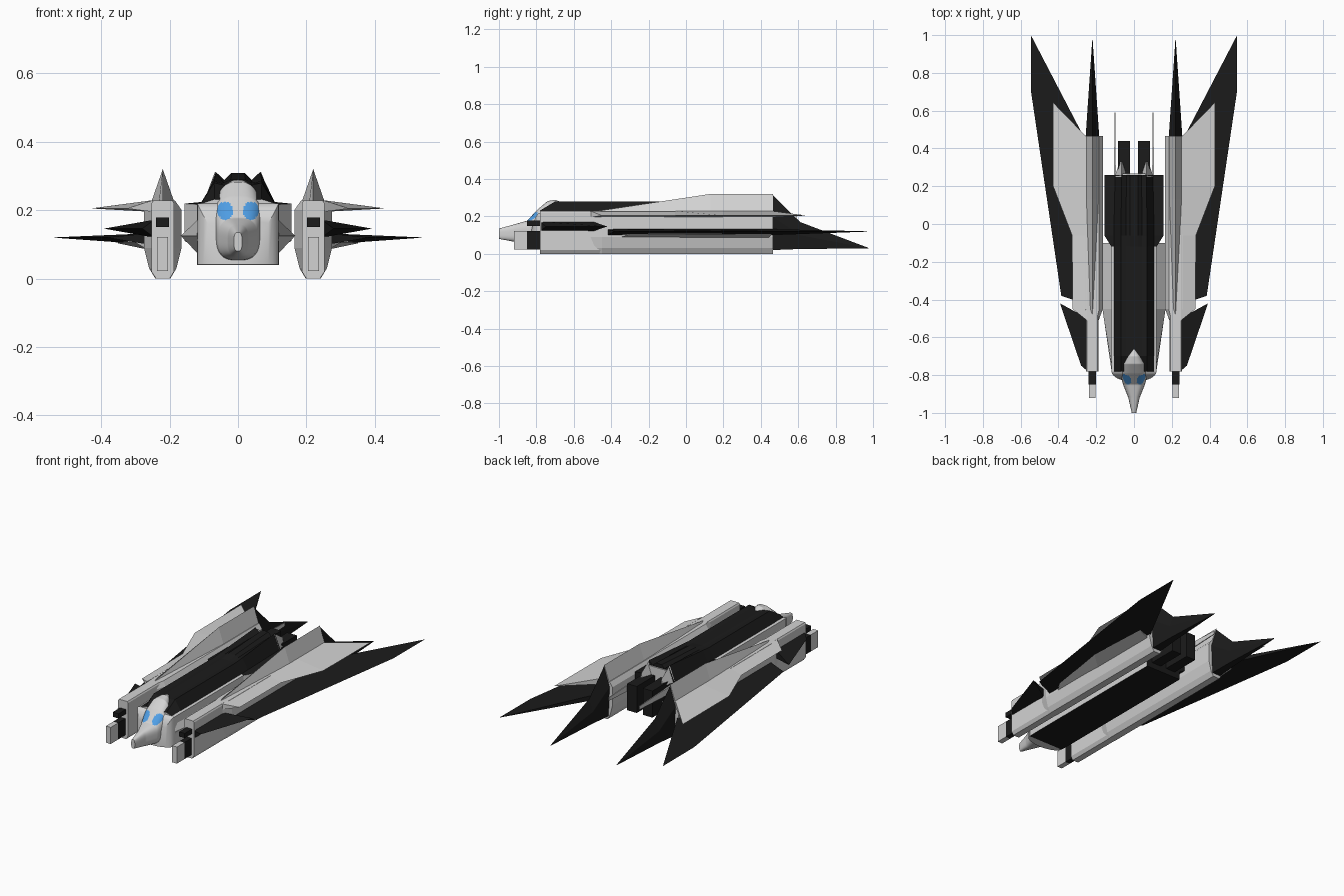
import bpy, bmesh, math
from mathutils import Vector

if "Cube" in bpy.data.objects:
    bpy.data.objects.remove(bpy.data.objects["Cube"])


def material(name, rgb):
    m = bpy.data.materials.new(name)
    m.use_nodes = True
    color = (*rgb, 1)
    m.diffuse_color = color
    m.node_tree.nodes["Principled BSDF"].inputs["Base Color"].default_value = color
    return m


GREY = material("light grey", (0.65, 0.65, 0.65))
BLACK = material("black", (0.011, 0.011, 0.011))
BLUE = material("eye blue", (0.08, 0.35, 0.8))


def loft(name, rings, mats, rule=None, smooth=False):
    """Skin a closed solid through rings holding equal numbers of points."""
    bm = bmesh.new()
    rows = [[bm.verts.new(p) for p in ring] for ring in rings]
    n = len(rows[0])
    for a, b in zip(rows, rows[1:]):
        for i in range(n):
            j = (i + 1) % n
            bm.faces.new((a[i], a[j], b[j], b[i]))
    bm.faces.new(rows[0])
    bm.faces.new(rows[-1])
    bmesh.ops.recalc_face_normals(bm, faces=bm.faces)
    bm.normal_update()
    if rule:
        for f in bm.faces:
            f.material_index = rule(f.calc_center_median(), f.normal)
    mesh = bpy.data.meshes.new(name)
    bm.to_mesh(mesh)
    bm.free()
    ob = bpy.data.objects.new(name, mesh)
    bpy.context.collection.objects.link(ob)
    for m in mats:
        mesh.materials.append(m)
    if smooth:
        bpy.ops.object.select_all(action='DESELECT')
        ob.select_set(True)
        bpy.context.view_layer.objects.active = ob
        bpy.ops.object.shade_smooth_by_angle(angle=math.radians(35))
    return ob


def box(name, x, y, z, mat, taper=1.0):
    """Box from ranges; taper scales the rear end."""
    cx, cz = sum(x) / 2, sum(z) / 2
    rings = []
    for yy, k in zip(y, (1, taper)):
        rings.append([(cx + (px - cx) * k, yy, cz + (pz - cz) * k)
                      for px, pz in ((x[0], z[0]), (x[1], z[0]), (x[1], z[1]), (x[0], z[1]))])
    return loft(name, rings, [mat])


def blade(name, side, root_x, top, bottom, tip_z, rows, mat):
    """Wedge wing: thick root, sharp outer edge; rows are root y, tip y, tip x."""
    rings = [[(side * root_x, yr, top), (side * tx, yt, tip_z), (side * root_x, yr, bottom)]
             for yr, yt, tx in rows]
    return loft(name, rings, [mat])


# Central hull: black back and belly, grey flanks
def hull_ring(y, w, shelf, shelf_x, peak, valley, middle):
    base = min(w, 0.12)
    half = [(base, 0.04), (base, 0.09), (w, 0.11), (w, shelf - 0.005), (shelf_x, shelf),
            (shelf_x * 0.65, peak), (shelf_x * 0.4, valley), (shelf_x * 0.2, middle)]
    return [(x, y, z) for x, z in half] + [(-x, y, z) for x, z in reversed(half)]


def hull_rule(c, n):
    if c.y > 0.255 or n.z < -0.7 or c.z > 0.222:
        return 1
    return 1 if n.z > 0.7 and c.y > -0.1 else 0


loft("hull", [
    hull_ring(-0.78, 0.118, 0.22, 0.106, 0.232, 0.23, 0.23),
    hull_ring(-0.70, 0.12, 0.222, 0.107, 0.28, 0.274, 0.274),
    hull_ring(-0.12, 0.12, 0.222, 0.107, 0.28, 0.278, 0.28),
    hull_ring(-0.06, 0.157, 0.224, 0.107, 0.285, 0.28, 0.29),
    hull_ring(0.26, 0.157, 0.224, 0.1, 0.312, 0.288, 0.308),
], [GREY, BLACK], hull_rule)
box("rear_rim", (-0.062, 0.062), (0.255, 0.268), (0.2, 0.286), GREY)

# Rounded breast closing the hull at the front, low enough to clear the eyes
breast = []
for step in range(9):
    t = math.radians(6 + step * 10.5)
    y, w = -0.78 - 0.055 * math.cos(t), 0.119 * math.sin(t)
    top = 0.09 + 0.13 * math.sin(t) ** 2
    breast.append([(-w, y, 0.041), (w, y, 0.041), (w, y, top), (-w, y, top)])
loft("breast", breast, [GREY], smooth=True)

# Beaked head: y, half width, bottom and top of each section
HEAD = [(-1.0, 0.012, 0.08, 0.135), (-0.92, 0.03, 0.065, 0.157), (-0.85, 0.058, 0.055, 0.177),
        (-0.79, 0.073, 0.05, 0.24), (-0.74, 0.066, 0.05, 0.282), (-0.70, 0.045, 0.06, 0.289),
        (-0.665, 0.01, 0.2, 0.276)]


def head_rings(steps=14, sides=96):
    rings = []
    for k, (a, b) in enumerate(zip(HEAD, HEAD[1:])):
        for s in range(steps + (k == len(HEAD) - 2)):
            y, w, lo, hi = Vector(a).lerp(Vector(b), s / steps)
            ring = []
            for i in range(sides):
                t = math.tau * i / sides
                c, d = math.cos(t), math.sin(t)
                ring.append((w * math.copysign(abs(c) ** 0.7, c), y,
                             (lo + hi) / 2 + (hi - lo) / 2 * math.copysign(abs(d) ** 0.7, d)))
            rings.append(ring)
    return rings


def eye_rule(c, n):
    u, v = (abs(c.x) - 0.038) / 0.023, (c.z - 0.198) / 0.026
    return 1 if -0.85 < c.y < -0.77 and n.z > 0.2 and u * u + v * v < 1 else 0


loft("head", head_rings(), [GREY, BLUE], eye_rule, smooth=True)

POD_X = 0.22
for label, side in (("left", 1), ("right", -1)):

    def pod_ring(y, half):
        pts = half + [(-x, z) for x, z in reversed(half)]
        return [(side * POD_X + x, y, z) for x, z in pts]

    def span(a, b):
        return tuple(sorted((side * a, side * b)))

    # Nacelle: slim forward housing and wide main body
    slim = [(0.02, 0.0), (0.033, 0.02), (0.033, 0.22), (0.028, 0.228)]
    wide = [(0.022, 0.0), (0.04, 0.03), (0.055, 0.09), (0.055, 0.2), (0.036, 0.228)]
    loft(label + "_pod_front", [pod_ring(-0.78, slim), pod_ring(-0.44, slim)], [GREY])
    small = [(x * 0.6, z) for x, z in wide]
    loft(label + "_pod_body", [pod_ring(-0.51, small), pod_ring(-0.45, wide),
                               pod_ring(0.465, wide)], [GREY])

    # Dorsal ridge along the nacelle
    loft(label + "_pod_ridge",
         [[(side * POD_X - w, y, 0.22), (side * POD_X, y, z), (side * POD_X + w, y, 0.22)]
          for y, w, z in ((-0.5, 0.012, 0.225), (0.13, 0.035, 0.32), (0.465, 0.035, 0.32))], [GREY])

    # Tail spike
    loft(label + "_tail_spike",
         [[(side * POD_X, y, top), (side * POD_X + w, y, mid), (side * POD_X + w * 0.8, y, low),
           (side * POD_X - w * 0.8, y, low), (side * POD_X - w, y, mid)]
          for y, w, top, mid, low in ((0.46, 0.036, 0.318, 0.2, 0.02), (0.61, 0.026, 0.17, 0.1, 0.026),
                                      (0.975, 0.001, 0.032, 0.031, 0.029))], [BLACK])

    # Gun at the front of the nacelle
    box(label + "_gun_muzzle", span(0.205, 0.237), (-0.92, -0.85), (0.022, 0.122), GREY)
    box(label + "_gun_collar", span(0.205, 0.237), (-0.85, -0.77), (0.022, 0.122), BLACK)
    box(label + "_gun_upper", span(0.202, 0.24), (-0.85, -0.77), (0.15, 0.178), BLACK)

    # Upper wing, lower wing, its root fairing and the canard
    blade(label + "_upper_wing", side, 0.25, 0.229, 0.195, 0.205,
          [(-0.51, -0.45, 0.325), (-0.06, -0.06, 0.328), (0.2, 0.2, 0.428), (0.46, 0.645, 0.43)], GREY)
    blade(label + "_lower_wing", side, 0.265, 0.132, 0.1, 0.12,
          [(-0.42, -0.38, 0.385), (0.3, 0.7, 0.545), (0.46, 1.0, 0.546)], BLACK)
    blade(label + "_wing_root", side, 0.265, 0.115, 0.085, 0.105,
          [(-0.36, -0.3, 0.3), (0.0, 0.08, 0.36), (0.44, 0.46, 0.34)], GREY)
    blade(label + "_canard", side, 0.245, 0.172, 0.12, 0.146,
          [(-0.78, -0.75, 0.28), (-0.5, -0.42, 0.392)], BLACK)

    # Flank fairing joining the hull to the nacelle
    blade(label + "_flank_fairing", side, 0.115, 0.175, 0.07, 0.125,
          [(-0.77, -0.77, 0.12), (-0.45, -0.45, 0.167), (-0.1, -0.1, 0.167)], GREY)

    # Rear engine, tail rod and hull end spur
    box(label + "_engine", span(0.02, 0.084), (0.24, 0.44), (0.075, 0.235), BLACK)
    box(label + "_tail_rod", span(0.096, 0.106), (0.24, 0.59), (0.17, 0.22), GREY, 0.4)
    loft(label + "_end_spur",
         [[(side * (0.068 - w), y, 0.22), (side * 0.067, y, z), (side * (0.068 + w), y, 0.22)]
          for y, w, z in ((0.25, 0.034, 0.313), (0.33, 0.008, 0.26))], [GREY])
